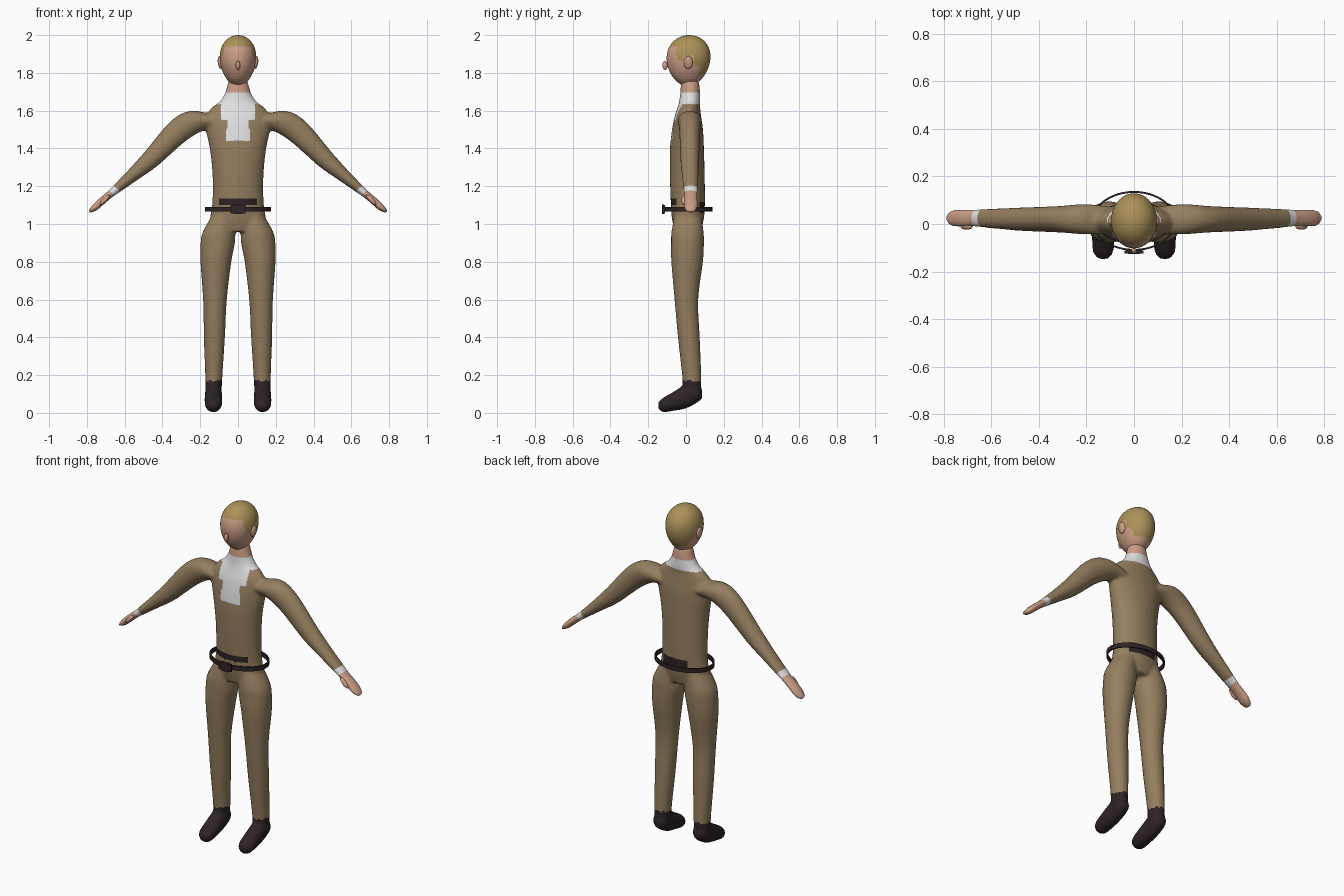
import bpy, bmesh, math
from mathutils import Vector, Matrix

if "Cube" in bpy.data.objects:
    bpy.data.objects.remove(bpy.data.objects["Cube"])


def material(name, rgb):
    m = bpy.data.materials.new(name)
    m.diffuse_color = (*rgb, 1)
    m.use_nodes = True
    m.node_tree.nodes["Principled BSDF"].inputs["Base Color"].default_value = m.diffuse_color
    return m


SUIT = material("tan_cloth", (0.30, 0.21, 0.115))
SKIN = material("skin", (0.60, 0.34, 0.235))
SHIRT = material("white_cloth", (0.75, 0.75, 0.76))
DARK = material("dark_leather", (0.028, 0.017, 0.018))
HAIR = material("blond_hair", (0.41, 0.285, 0.10))


def spline(rings, steps=4):
    """Catmull-Rom interpolation through ring tuples."""
    p = [rings[0]] + list(rings) + [rings[-1]]
    out = []
    for i in range(1, len(p) - 2):
        for k in range(steps):
            t = k / steps
            out.append([0.5 * (2 * b + (c - a) * t + (2 * a - 5 * b + 4 * c - d) * t * t
                               + (3 * b - a - 3 * c + d) * t ** 3)
                        for a, b, c, d in zip(p[i - 1], p[i], p[i + 1], p[i + 2])])
    out.append(list(rings[-1]))
    return out


def loft(bm, rings, u, v, side=1, n=28):
    """Skin ellipses (cx, cy, cz, ru, rv) lying in the u-v plane."""
    u, v = Vector(u), Vector(v)
    loops = []
    for cx, cy, cz, ru, rv in spline(rings):
        loop = []
        for k in range(n):
            a = 2 * math.pi * k / n
            q = Vector((cx, cy, cz)) + u * ru * math.cos(a) + v * rv * math.sin(a)
            loop.append(bm.verts.new((q.x * side, q.y, q.z)))
        loops.append(loop)
    for lo, hi in zip(loops, loops[1:]):
        for k in range(n):
            bm.faces.new((lo[k], lo[(k + 1) % n], hi[(k + 1) % n], hi[k]))
    bm.faces.new(loops[0])
    bm.faces.new(loops[-1])


def make(name, bm, mats, rule=None):
    bmesh.ops.recalc_face_normals(bm, faces=bm.faces[:])
    me = bpy.data.meshes.new(name)
    bm.to_mesh(me)
    bm.free()
    ob = bpy.data.objects.new(name, me)
    bpy.context.collection.objects.link(ob)
    for m in mats:
        me.materials.append(m)
    paint(me, rule)
    return ob


def paint(me, rule):
    for f in me.polygons:
        f.use_smooth = True
        if rule:
            f.material_index = rule(f.center, f.normal)


def ellipsoid(name, loc, radii, mat, tilt=0):
    bm = bmesh.new()
    bmesh.ops.create_uvsphere(bm, u_segments=20, v_segments=12, radius=1)
    bm.transform(Matrix.Translation(loc) @ Matrix.Rotation(tilt, 4, 'Y')
                 @ Matrix.Diagonal((*radii, 1)))
    return make(name, bm, [mat])


# Body: torso, legs, feet and arms fused into one smooth skin
torso = [(0, .01, .96, .11, .07), (0, .01, 1.03, .145, .085), (0, .01, 1.10, .137, .09),
         (0, .008, 1.2, .134, .092), (0, .006, 1.3, .138, .092), (0, .005, 1.4, .15, .09),
         (0, .008, 1.5, .17, .082), (0, .01, 1.57, .17, .07), (0, .015, 1.615, .14, .06),
         (0, .02, 1.65, .096, .056), (0, .022, 1.69, .07, .053), (0, .022, 1.73, .058, .05),
         (0, .022, 1.76, .05, .045)]
leg = [(.075, .01, 1.05, .06, .07), (.1, .008, .96, .086, .085), (.107, .008, .9, .091, .087),
       (.117, .006, .8, .082, .084), (.122, .002, .6, .063, .063), (.125, .015, .4, .056, .058),
       (.128, .03, .2, .046, .051), (.13, .033, .1, .043, .047)]
foot = [(.13, .085, .1, .02, .025), (.13, .06, .103, .042, .048), (.13, 0, .087, .046, .064),
        (.13, -.07, .06, .047, .05), (.13, -.12, .042, .042, .039), (.13, -.147, .04, .02, .018)]
arm = [(.08, .015, 1.53, .06, .055), (.2, .02, 1.55, .068, .064), (.31, .02, 1.497, .067, .056),
       (.46, .02, 1.345, .051, .05), (.55, .022, 1.265, .037, .045), (.63, .024, 1.197, .026, .04),
       (.68, .025, 1.155, .02, .036), (.72, .025, 1.122, .02, .037), (.76, .025, 1.085, .018, .036),
       (.787, .025, 1.064, .008, .022)]
bm = bmesh.new()
loft(bm, torso, (1, 0, 0), (0, 1, 0))
for s in (1, -1):
    loft(bm, leg, (1, 0, 0), (0, 1, 0), s)
    loft(bm, foot, (1, 0, 0), (0, 0, 1), s)
    loft(bm, arm, (.68, 0, .73), (0, 1, 0), s)
raw = make("body_base", bm, [])
remesh = raw.modifiers.new("fuse", 'REMESH')
remesh.mode = 'VOXEL'
remesh.voxel_size = 0.0085
smooth = raw.modifiers.new("relax", 'SMOOTH')
smooth.factor = 0.5
smooth.iterations = 7
dg = bpy.context.evaluated_depsgraph_get()
me = bpy.data.meshes.new_from_object(raw.evaluated_get(dg))
bpy.data.objects.remove(raw)
body = bpy.data.objects.new("suited_body", me)
bpy.context.collection.objects.link(body)
me.materials.clear()
for m in (SUIT, SKIN, SHIRT, DARK):
    me.materials.append(m)


def clothing(c, n):
    x, y, z = abs(c.x), c.y, c.z
    if x > .5:                                   # cuffs and hands
        s = x - z
        return 1 if s > -.495 else 2 if s > -.545 else 0
    if z < .17:                                  # boots
        return 3
    if z > 1.695:                                # neck
        return 1
    if z > 1.635 and x < .115:                   # collar
        return 2
    if y < 0.01 and n.y < 0:                     # shirt front
        if (z > 1.55 and x < .09) or (z > 1.51 and x < .05) or (z > 1.44 and x < .055 + (1.55 - z) * .12):
            return 2
        if 1.097 < z < 1.132 and x < .1:         # waistband front
            return 3
    if n.y > 0 and y > .03 and 1.06 < z < 1.115 and -.07 < c.x < .1:
        return 3                                 # waistband back
    return 0


paint(me, clothing)

# Head: egg shape narrowing to the chin, with hair cap
bm = bmesh.new()
bmesh.ops.create_uvsphere(bm, u_segments=48, v_segments=32, radius=1)
for v in bm.verts:
    x, y, z = v.co
    w = 1 + .13 * z
    v.co = (x * .096 * w, .013 + y * .115 * w + .004 * z, 1.865 + .135 * z)


def hairline(c, n):
    x, y, z = c
    return int(z > 1.937 or (y > -.05 and z > 1.895) or (-.045 < y < -.012 and z > 1.86)
               or (y > .045 and z > 1.835) or (y > .07 and z > 1.785))


make("head", bm, [SKIN, HAIR], hairline)

# Nose, ears and thumbs
ellipsoid("nose", (0, -.111, 1.84), (.012, .014, .024), SKIN)
for s, label in ((1, "left"), (-1, "right")):
    ellipsoid(label + "_ear", (s * .095, .012, 1.855), (.012, .024, .034), SKIN, s * .12)
    ellipsoid(label + "_thumb", (s * .705, -.01, 1.128), (.036, .014, .012), SKIN, s * .8)

# Belt: loose flat hoop around the hips
bm = bmesh.new()
N = 48
prof = [(0, -.013), (0, .013), (-.008, .013), (-.008, -.013)]
hoop = [[bm.verts.new(((.176 + d) * math.cos(2 * math.pi * k / N),
                       .013 + (.126 + d) * math.sin(2 * math.pi * k / N), 1.078 + h))
         for d, h in prof] for k in range(N)]
for k in range(N):
    a, b = hoop[k], hoop[(k + 1) % N]
    for j in range(4):
        bm.faces.new((a[j], b[j], b[(j + 1) % 4], a[(j + 1) % 4]))
belt = make("belt", bm, [DARK])

# Buckle: plate with a wider bar across it
bm = bmesh.new()
for sx, sy, sz, y in ((.08, .012, .044, -.118), (.05, .01, .052, -.121)):
    bmesh.ops.create_cube(bm, size=1, matrix=Matrix.Translation((0, y, 1.078))
                          @ Matrix.Diagonal((sx, sy, sz, 1)))
buckle = make("belt_buckle", bm, [DARK])

# Keep the hard edges on the belt parts
for ob in (belt, buckle):
    bpy.ops.object.select_all(action='DESELECT')
    ob.select_set(True)
    bpy.context.view_layer.objects.active = ob
    bpy.ops.object.shade_smooth_by_angle(angle=math.radians(35))
